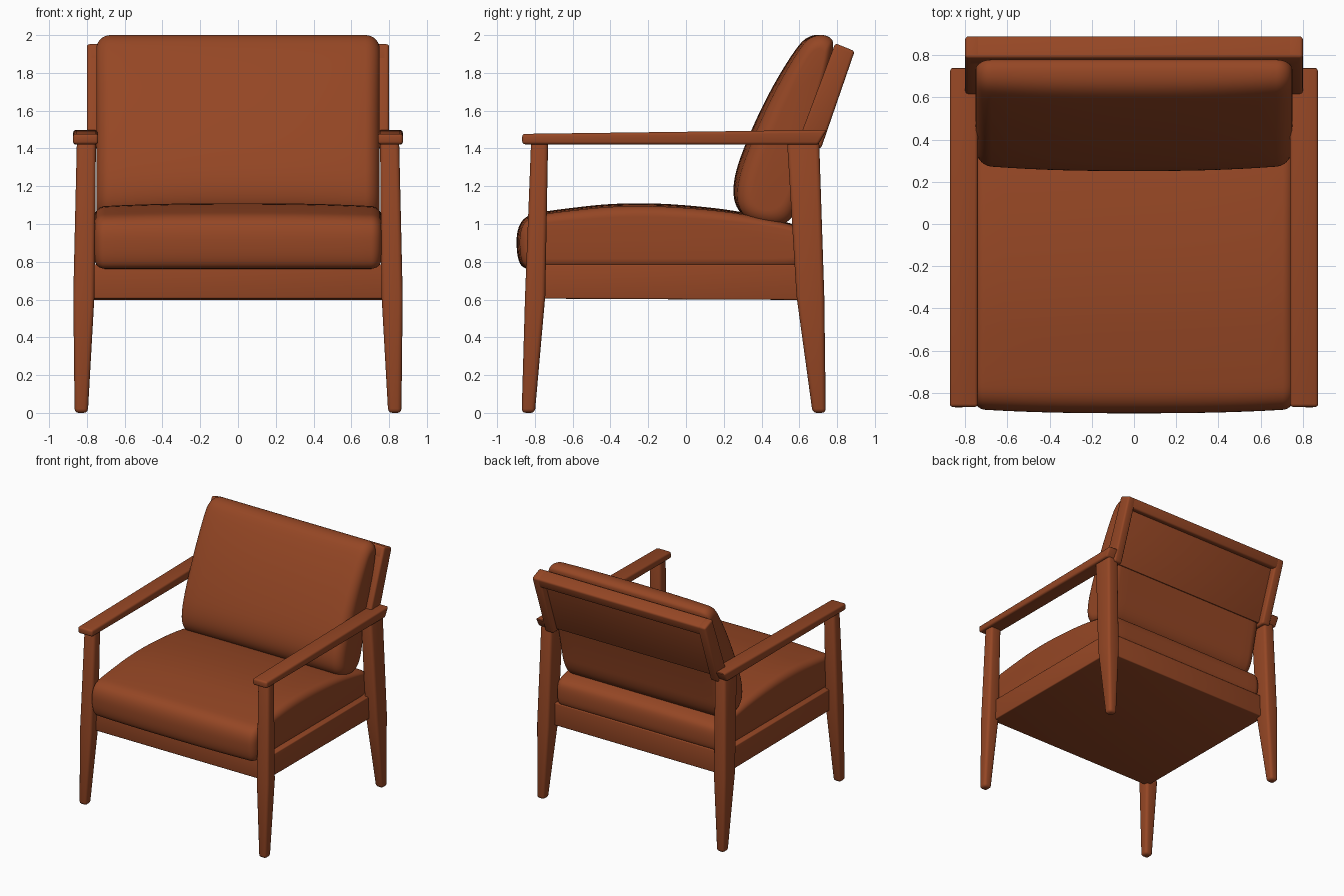
import bpy, bmesh, math
from mathutils import Vector

if "Cube" in bpy.data.objects:
    bpy.data.objects.remove(bpy.data.objects["Cube"])

mat = bpy.data.materials.new("rust brown")
mat.diffuse_color = (0.30, 0.062, 0.018, 1)
mat.use_nodes = True
mat.node_tree.nodes["Principled BSDF"].inputs["Base Color"].default_value = mat.diffuse_color


def finish(name, bm, bevel=0.0, mirror=False, angle=35):
    """Bevel hard edges, make the object, shade it and mirror it in x."""
    bmesh.ops.recalc_face_normals(bm, faces=bm.faces)
    if bevel:
        edges = [e for e in bm.edges if e.calc_face_angle(0) > math.radians(30)]
        bmesh.ops.bevel(bm, geom=edges, offset=bevel, segments=3, profile=0.5,
                        affect='EDGES', clamp_overlap=True)
    me = bpy.data.meshes.new(name)
    bm.to_mesh(me)
    bm.free()
    me.materials.append(mat)
    ob = bpy.data.objects.new(name, me)
    bpy.context.collection.objects.link(ob)
    bpy.ops.object.select_all(action='DESELECT')
    ob.select_set(True)
    bpy.context.view_layer.objects.active = ob
    bpy.ops.object.shade_smooth_by_angle(angle=math.radians(angle))
    if mirror:
        ob.modifiers.new("mirror", 'MIRROR').use_mirror_merge = False
    return ob


def loft(rings):
    """Skin a list of closed point rings and cap both ends."""
    bm = bmesh.new()
    vs = [[bm.verts.new(p) for p in r] for r in rings]
    n = len(vs[0])
    for a, b in zip(vs, vs[1:]):
        for i in range(n):
            bm.faces.new((a[i], a[(i + 1) % n], b[(i + 1) % n], b[i]))
    bm.faces.new(vs[0])
    bm.faces.new(vs[-1])
    return bm


def prism(name, profile, x0, x1, bevel, mirror=False):
    """Side profile (y, z) extruded from x0 to x1."""
    return finish(name, loft([[(x, y, z) for y, z in profile] for x in (x0, x1)]),
                  bevel, mirror)


def leg(name, sections):
    """Tapered leg from (z, x0, x1, y0, y1) sections."""
    rings = [[(a, c, z), (b, c, z), (b, d, z), (a, d, z)] for z, a, b, c, d in sections]
    finish(name, loft(rings), 0.022, True)


def cushion(name, points, half_width, n, radius, crown, bow=0.0):
    """Rounded side profile with soft ends; the n side bulges in the middle,
    and bow pulls the front edge back towards the ends."""
    pts = [Vector(p) for p in points]
    for _ in range(3):
        pts = [q for a, b in zip(pts, pts[1:] + pts[:1])
               for q in (a.lerp(b, 0.25), a.lerp(b, 0.75))]
    n = Vector(n).normalized()
    l = Vector((-n.y, n.x))
    us, vs = [p.dot(n) for p in pts], [p.dot(l) for p in pts]
    uc, vc = (min(us) + max(us)) / 2, (min(vs) + max(vs)) / 2
    uh, vh = (max(us) - min(us)) / 2, (max(vs) - min(vs)) / 2
    flat = half_width - radius
    half = [(flat * i / 8, 0) for i in range(9)]
    for i in range(1, 8):
        a = math.radians(90 * i / 7)
        half.append((flat + radius * math.sin(a), radius * (1 - math.cos(a))))
    stations = [(-x, d) for x, d in reversed(half[1:])] + half
    rings = []
    for x, d in stations:
        t = abs(x / half_width) ** 2.5
        ring = []
        for u, v in zip(us, vs):
            k = d + (crown * t if u > uc else 0)
            m = d + (bow * t if v > vc else 0)
            q = n * (uc + (u - uc) * (1 - k / uh)) + l * (vc + (v - vc) * (1 - m / vh))
            ring.append((x, q.x, q.y))
        rings.append(ring)
    finish(name, loft(rings), angle=60)


# Legs
leg("front_leg", [(0, 0.795, 0.865, -0.87, -0.80),
                  (0.62, 0.76, 0.872, -0.852, -0.745),
                  (1.44, 0.752, 0.853, -0.82, -0.73)])
leg("back_leg", [(0, 0.795, 0.865, 0.67, 0.74),
                 (0.62, 0.76, 0.872, 0.585, 0.732),
                 (1.44, 0.752, 0.853, 0.535, 0.705)])

# Armrests
prism("armrest", [(-0.867, 1.422), (-0.867, 1.477), (0.745, 1.498), (0.70, 1.42)],
      0.74, 0.873, 0.015, True)

# Seat base with closed underside
prism("seat_base", [(-0.785, 0.605), (-0.785, 0.785), (0.645, 0.785), (0.645, 0.598)],
      -0.80, 0.80, 0.008)

# Leaning back frame: side posts, top rail and recessed panel
prism("back_post", [(0.79, 1.957), (0.893, 1.915), (0.715, 1.40), (0.58, 1.40)],
      0.725, 0.80, 0.015, True)
prism("back_top_rail", [(0.79, 1.957), (0.893, 1.915), (0.865, 1.835), (0.755, 1.865)],
      -0.79, 0.79, 0.015)
prism("back_panel", [(0.79, 1.93), (0.836, 1.91), (0.667, 1.42), (0.63, 1.43)],
      -0.74, 0.74, 0.004)

# Cushions
cushion("seat_cushion",
        [(-0.80, 0.762), (-0.87, 0.765), (-0.897, 0.84), (-0.897, 0.97), (-0.85, 1.045),
         (-0.74, 1.07), (-0.3, 1.12), (0.2, 1.085), (0.52, 1.015), (0.62, 0.98),
         (0.65, 0.92), (0.65, 0.80), (0.62, 0.765), (0.45, 0.762)],
        0.76, (0, 1), 0.055, 0.018, 0.02)
cushion("back_cushion",
        [(0.36, 1.0), (0.26, 1.08), (0.245, 1.22), (0.31, 1.42), (0.44, 1.70),
         (0.58, 1.93), (0.65, 2.0), (0.75, 2.003), (0.795, 1.95), (0.675, 1.5),
         (0.62, 1.25), (0.585, 1.06), (0.51, 0.985)],
        0.75, (-0.93, 0.36), 0.075, 0.035)
